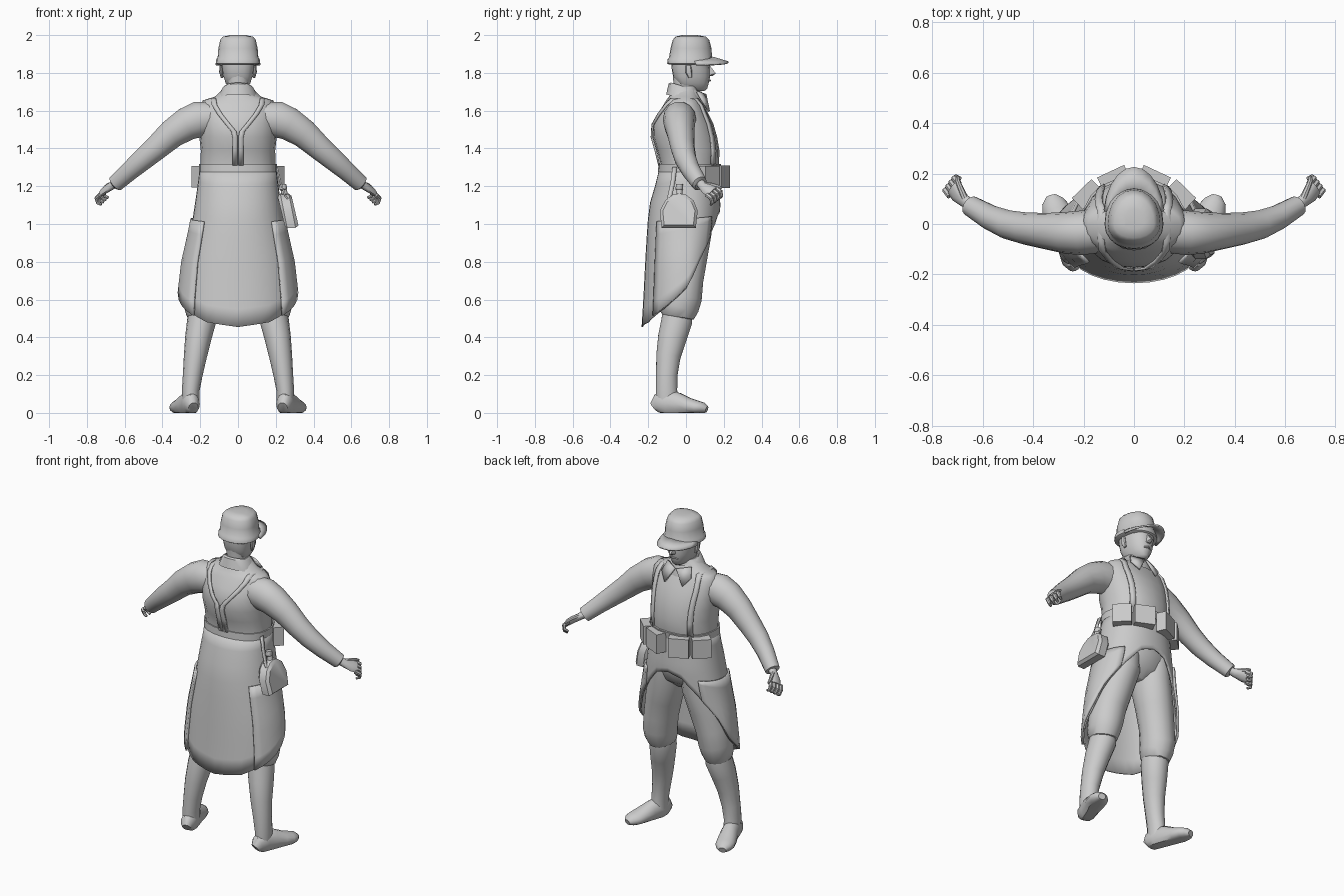
import bpy, bmesh, math
from mathutils import Vector, Matrix

grey = bpy.data.materials.new("light_grey")
grey.diffuse_color = (0.6, 0.6, 0.6, 1)


def make(name, verts, faces, mirror=False, thick=0, angle=40, bevel=0):
    me = bpy.data.meshes.new(name)
    me.from_pydata([tuple(v) for v in verts], [], faces)
    bm = bmesh.new()
    bm.from_mesh(me)
    bmesh.ops.recalc_face_normals(bm, faces=bm.faces)
    bm.to_mesh(me)
    bm.free()
    me.materials.append(grey)
    ob = bpy.data.objects.new(name, me)
    bpy.context.collection.objects.link(ob)
    bpy.ops.object.select_all(action='DESELECT')
    ob.select_set(True)
    bpy.context.view_layer.objects.active = ob
    bpy.ops.object.shade_smooth_by_angle(angle=math.radians(angle))
    if thick:
        m = ob.modifiers.new("thickness", 'SOLIDIFY')
        m.thickness, m.offset = thick, 0
    if bevel:
        ob.modifiers.new("bevel", 'BEVEL').width = bevel
    if mirror:
        ob.modifiers.new("mirror", 'MIRROR')
    return ob


def loft(name, rings, closed=True, caps=True, **kw):
    n, verts = len(rings[0]), [v for r in rings for v in r]
    faces = [(i * n + j, i * n + (j + 1) % n, (i + 1) * n + (j + 1) % n, (i + 1) * n + j)
             for i in range(len(rings) - 1) for j in range(n if closed else n - 1)]
    if caps and closed:
        faces += [tuple(range(n)), tuple(range(len(verts) - n, len(verts)))]
    return make(name, verts, faces, **kw)


def spow(v, p):
    return math.copysign(abs(v) ** (2 / p), v)


def section(z, hw, yf, yb, a, p=2.2):
    """Point on a body section; a = 0 at the chest, pi at the spine."""
    c = spow(math.cos(a), p)
    return Vector((hw * spow(math.sin(a), p), c * yf if c > 0 else -c * yb, z))


def body(name, table, n=20, p=2.2, **kw):
    return loft(name, [[section(*t, 2 * math.pi * j / n, p) for j in range(n)] for t in table], **kw)


def tube(name, pts, n=12, side=None, floor=None, **kw):
    """Limb through (x, y, z, radius_side, radius_other)."""
    P, rings = [Vector(q[:3]) for q in pts], []
    for i, q in enumerate(pts):
        t = (P[min(i + 1, len(P) - 1)] - P[max(i - 1, 0)]).normalized()
        v = t.cross(side or Vector((1, 0, 0))).normalized()
        u = v.cross(t)
        ring = [P[i] + u * q[3] * math.cos(k * math.tau / n) + v * q[4] * math.sin(k * math.tau / n)
                for k in range(n)]
        if floor is not None:
            ring = [Vector((w.x, w.y, max(w.z, floor))) for w in ring]
        rings.append(ring)
    return loft(name, rings, **kw)


def lerp(table, z):
    table = sorted(table)
    z = min(max(z, table[0][0]), table[-1][0])
    for a, b in zip(table, table[1:]):
        if z <= b[0]:
            f = (z - a[0]) / (b[0] - a[0])
            return [p + (q - p) * f for p, q in zip(a[1:], b[1:])]


# Torso, belt
torso = [(1.27, .198, .165, -.135), (1.32, .198, .175, -.135), (1.39, .197, .177, -.155),
         (1.46, .205, .165, -.175), (1.53, .208, .145, -.172), (1.58, .21, .12, -.15),
         (1.63, .205, .095, -.12), (1.655, .185, .08, -.105), (1.675, .12, .07, -.09),
         (1.73, .065, .06, -.07)]
body("torso", torso)
body("belt", [(1.275, .2, .17, -.14), (1.275, .207, .178, -.148),
              (1.318, .207, .186, -.146), (1.318, .2, .175, -.14)], caps=False)


# Shoulder straps hugging the torso
def on_torso(x, z, side, off):
    hw, yf, yb = lerp(torso, z)
    k = (1 - min(abs(x) / hw, 1) ** 2.2) ** (1 / 2.2)
    return Vector((x, yf * k + off if side > 0 else yb * k - off, z))


strap = [(.13, 1.31, 1), (.13, 1.39, 1), (.132, 1.46, 1), (.137, 1.53, 1), (.14, 1.58, 1),
         (.138, 1.63, 1), (.13, 1.662, 1), (.13, 1.662, -1), (.125, 1.63, -1), (.095, 1.58, -1),
         (.055, 1.53, -1), (.022, 1.49, -1), (.016, 1.46, -1), (.016, 1.39, -1), (.016, 1.31, -1)]
loft("shoulder_strap", [[on_torso(x + d, z, s, .007) for d in (-.014, .014)] for x, z, s in strap],
     closed=False, mirror=True, thick=.01)

# Collar: sloping band with two points at the throat
def collar_ring(z, hw, yf, yb, slope):
    return [v + Vector((0, 0, -slope * v.y))
            for v in (section(z, hw, yf, yb, j * math.tau / 16, 2) for j in range(16))]


loft("collar", [collar_ring(1.66, .115, .1, -.105, .25), collar_ring(1.715, .085, .09, -.092, .3),
                collar_ring(1.725, .073, .085, -.08, .3), collar_ring(1.7, .065, .06, -.07, .3)], caps=False)
make("collar_point", [(.005, .103, 1.685), (.08, .06, 1.7), (.1, .092, 1.645), (.06, .122, 1.595)],
     [(0, 1, 2, 3)], mirror=True, thick=.012)

# Neck and head
body("neck", [(1.64, .06, .055, -.065), (1.72, .058, .055, -.065), (1.8, .065, .06, -.07)], 14)
body("head", [(1.703, .025, .095, .02), (1.715, .045, .112, -.01), (1.745, .066, .12, -.05),
              (1.78, .077, .128, -.068), (1.815, .083, .128, -.075), (1.835, .086, .127, -.077),
              (1.855, .088, .136, -.078), (1.91, .085, .125, -.075)], 18, 2.3)
make("nose", [(-.008, .122, 1.845), (.008, .122, 1.845), (-.018, .115, 1.786), (.018, .115, 1.786),
              (-.007, .158, 1.797), (.007, .158, 1.797), (0, .14, 1.783)],
     [(0, 1, 5, 4), (0, 4, 2), (1, 3, 5), (4, 5, 6), (2, 4, 6), (3, 6, 5), (2, 6, 3)])
tube("mouth", [(-.026, .112, 1.757, .004, .006), (0, .124, 1.76, .006, .008), (.026, .112, 1.757, .004, .006)],
     8, Vector((0, 0, 1)))
tube("ear", [(.084, .022, 1.775, .007, .009), (.09, .015, 1.805, .01, .018), (.089, .012, 1.84, .008, .014)],
     8, mirror=True)

# Cap with rim and peak
body("cap", [(1.845, .108, .135, -.092), (1.85, .117, .143, -.1), (1.873, .115, .142, -.097),
             (1.88, .108, .138, -.09), (1.93, .104, .135, -.082), (1.975, .094, .123, -.07),
             (1.992, .08, .105, -.055), (2.0, .04, .06, -.02)], 20, 2.1)
loft("cap_peak", [[Vector((r * .115 * math.sin(a), .02 + (.12 + f * .085) * math.cos(a), 1.882 - f * .026 - .016 * abs(math.sin(a))))
                   for a in (math.radians(d) for d in range(-80, 81, 16))]
                  for r, f in ((.9, 0), (1, .5), (1.03, 1))], closed=False, thick=.009)

# Sleeves and cuffs
tube("sleeve", [(.14, -.03, 1.56, .085, .088), (.21, -.035, 1.553, .088, .098), (.27, -.035, 1.53, .083, .09),
                (.35, -.028, 1.478, .072, .078), (.43, -.018, 1.405, .064, .067), (.5, -.003, 1.345, .058, .06),
                (.57, .026, 1.284, .05, .052), (.648, .072, 1.214, .041, .045), (.652, .075, 1.211, .03, .033)],
     14, Vector((0, 1, 0)), mirror=True)

# Hands: palm, curled fingers, thumb
tube("palm", [(.64, .07, 1.222, .022, .024), (.672, .092, 1.2, .027, .02), (.7, .118, 1.183, .038, .018),
              (.718, .142, 1.168, .037, .016)], 10, Vector((.45, -.6, -.6)), mirror=True)
for i in range(4):
    d = Vector((.012, -.016, -.012)) * (i - 1.5)
    path = [(.712, .135, 1.172), (.731, .158, 1.154), (.724, .163, 1.13), (.705, .156, 1.121)]
    tube("finger_%d" % (i + 1), [tuple(Vector(p) + d) + (r, r) for p, r in zip(path, (.013, .012, .01, .007))],
         7, Vector((.45, -.6, -.6)), mirror=True)
tube("thumb", [(.67, .1, 1.21, .014, .014), (.686, .138, 1.205, .013, .012), (.698, .168, 1.198, .011, .01),
               (.7, .19, 1.19, .006, .006)], 8, Vector((0, 0, 1)), mirror=True)

# Coat skirt, open at the front, with turned-back side flaps
skirt = [(.44, .315, .09, -.232), (.6, .308, .105, -.222), (.8, .285, .135, -.212), (.9, .262, .155, -.206),
         (1.0, .24, .172, -.2), (1.1, .225, .178, -.19), (1.2, .21, .174, -.16), (1.3, .198, .168, -.136)]
hem = [(0, 1.07), (20, 1.045), (40, .95), (60, .83), (80, .7), (100, .615), (120, .55), (150, .48), (180, .455)]


def coat(z, deg, off=0):
    hw, yf, yb = lerp(skirt, z)
    return section(z, hw + off, yf + off, yb - off, math.radians(deg), 2.15)


def hem_z(deg):
    return lerp(hem, min(deg, 360 - deg))[0]


loft("coat_skirt", [[coat(1.3 + (hem_z(d) - 1.3) * k / 9, d) for d in range(0, 360, 10)] for k in range(10)],
     caps=False, thick=.008)
loft("turned_back_flap", [[coat(z0 + (hem_z(d) - z0) * k / 7, d, .011) for d in range(45, 136, 10)
                           for z0 in [1.04 - .0003 * (d - 45)]] for k in range(8)],
     closed=False, mirror=True, thick=.012)

# Trousers
body("trouser_seat", [(.93, .09, .06, -.08), (.98, .16, .12, -.13), (1.06, .195, .15, -.155),
                      (1.2, .19, .15, -.14)], 18)
tube("trouser_leg", [(.105, .01, 1.08, .1, .13), (.115, .01, .95, .108, .125), (.15, .0, .82, .105, .112),
                     (.178, -.012, .7, .1, .103), (.192, -.022, .61, .098, .106), (.194, -.035, .56, .092, .103),
                     (.192, -.046, .515, .08, .09), (.192, -.048, .5, .062, .07)], 16, mirror=True)

# Boots: shaft, foot
tube("boot_shaft", [(.19, -.045, .54, .07, .08), (.192, -.048, .49, .077, .084), (.21, -.072, .4, .07, .078),
                    (.226, -.093, .3, .061, .066), (.24, -.102, .2, .052, .058), (.25, -.103, .12, .047, .058),
                    (.25, -.1, .05, .045, .06)], 14, mirror=True)
tube("boot_foot", [(.237, -.168, .03, .026, .03), (.243, -.15, .045, .042, .055), (.252, -.1, .05, .048, .075),
                   (.272, -.04, .045, .05, .062), (.294, .015, .035, .056, .045), (.311, .06, .028, .056, .037),
                   (.322, .09, .025, .044, .03), (.328, .11, .018, .022, .018)],
     14, floor=0, mirror=True)


# Belt pouches
def box(name, c, size, deg, **kw):
    R = Matrix.Rotation(math.radians(deg), 3, 'Z')
    v = [Vector(c) + R @ Vector((x * size[0] / 2, y * size[1] / 2, z * size[2] / 2))
         for x in (-1, 1) for y in (-1, 1) for z in (-1, 1)]
    return make(name, v, [(0, 1, 3, 2), (4, 6, 7, 5), (0, 4, 5, 1), (2, 3, 7, 6), (0, 2, 6, 4), (1, 5, 7, 3)],
                mirror=True, angle=30, **kw)


box("inner_pouch", (.08, .182, 1.25), (.118, .06, .118), -25)
box("outer_pouch", (.186, .118, 1.25), (.108, .062, .115), -44)

# Canteen with neck, stopper and hanging strap, on one side only
outline = [(-.13, .98), (.052, .98), (.062, 1.07), (.04, 1.125), (.0, 1.155), (-.035, 1.162), (-.07, 1.155),
           (-.11, 1.125), (-.138, 1.07)]
loft("canteen", [[Vector((x - .2 * (z - 1.08), -.035 + (y + .035) * k, 1.07 + (z - 1.07) * k)) for y, z in outline]
                 for x, k in ((.226, .85), (.24, 1), (.285, 1), (.3, .85))], angle=35)
tube("canteen_neck", [(.25, -.035, 1.14, .018, .018), (.242, -.035, 1.18, .016, .016),
                      (.24, -.035, 1.185, .021, .021), (.236, -.035, 1.21, .019, .019)], 10)
loft("canteen_strap", [[Vector((x, y - .012, z)), Vector((x, y + .012, z))] for x, y, z in
                       ((.206, -.06, 1.3), (.225, -.07, 1.22), (.25, -.085, 1.15), (.29, -.09, 1.1), (.312, -.09, 1.0))],
     closed=False, thick=.008)
